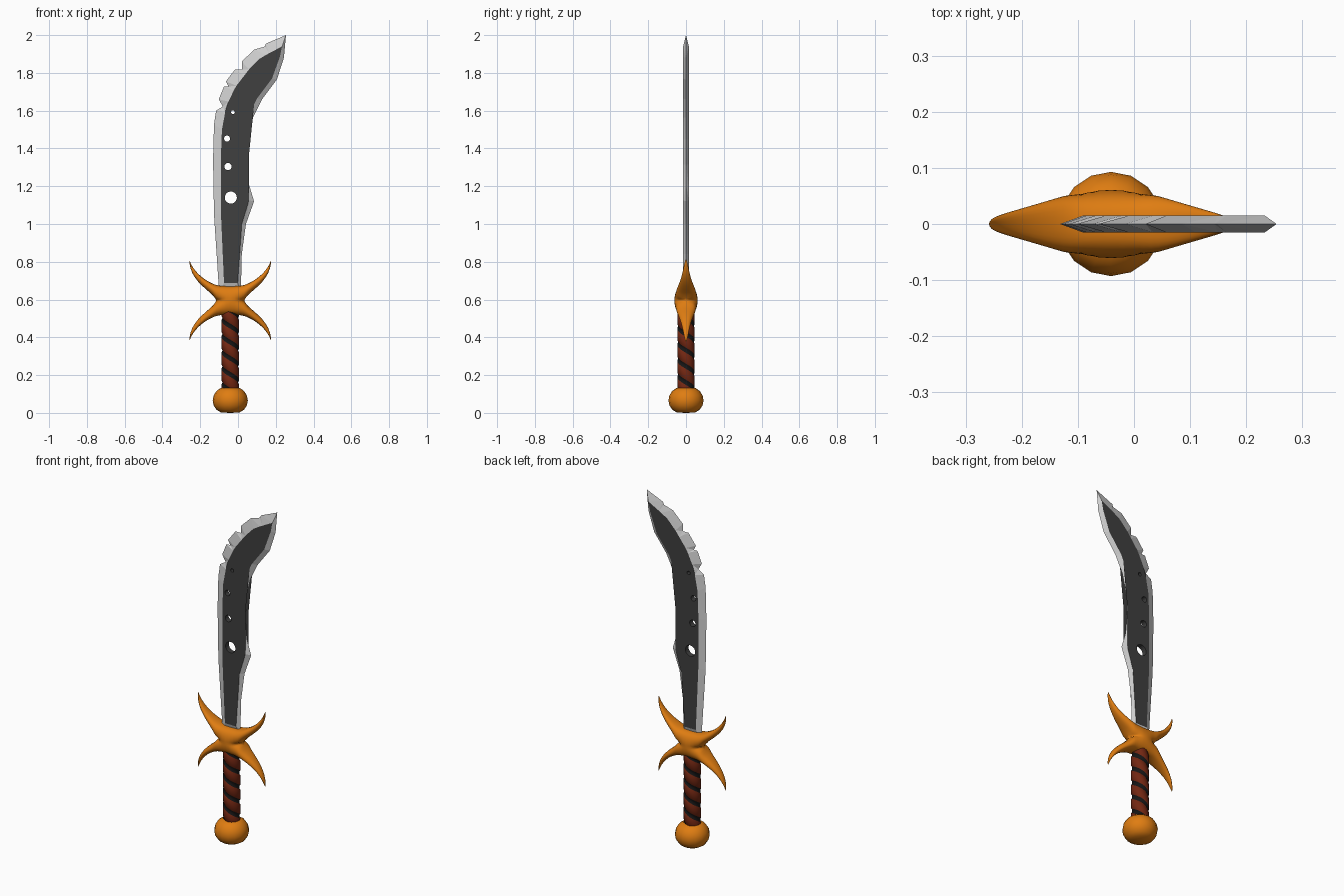
import bpy, bmesh, math
from mathutils import Matrix

if "Cube" in bpy.data.objects:
    bpy.data.objects.remove(bpy.data.objects["Cube"])

CX = -0.041  # hilt axis


def mat(name, r, g, b):
    m = bpy.data.materials.new(name)
    m.diffuse_color = (r, g, b, 1)
    m.use_nodes = True
    m.node_tree.nodes["Principled BSDF"].inputs["Base Color"].default_value = m.diffuse_color
    return m


STEEL = mat("dark_steel", 0.05, 0.05, 0.05)
EDGE = mat("bright_edge", 0.62, 0.62, 0.62)
GOLD = mat("orange_gold", 0.74, 0.205, 0.006)
WRAP = mat("red_brown_leather", 0.17, 0.02, 0.006)
CORD = mat("black_cord", 0.008, 0.008, 0.008)


def make(name, bm, mats, smooth=False):
    bmesh.ops.recalc_face_normals(bm, faces=bm.faces)
    me = bpy.data.meshes.new(name)
    bm.to_mesh(me)
    bm.free()
    for m in mats:
        me.materials.append(m)
    ob = bpy.data.objects.new(name, me)
    bpy.context.collection.objects.link(ob)
    for p in me.polygons:
        p.use_smooth = smooth
    return ob


# Blade: each row pairs a sharp-edge point (x, z) with a flat-face point (x, z)
ROWS = [
    (-.100, .640, -.074, .687), (-.127, 1.05, -.090, 1.05), (-.132, 1.34, -.091, 1.34),
    (-.127, 1.527, -.085, 1.50), (-.116, 1.60, -.068, 1.59), (-.080, 1.622, -.060, 1.622),
    (-.102, 1.66, -.050, 1.648), (-.074, 1.728, -.022, 1.708), (-.050, 1.728, -.016, 1.718),
    (-.064, 1.755, -.008, 1.732), (-.016, 1.818, .034, 1.785), (.020, 1.818, .045, 1.80),
    (.020, 1.86, .058, 1.818), (.085, 1.923, .110, 1.872), (.143, 1.94, .150, 1.896),
    (.148, 1.955, .165, 1.904), (.254, 2.0, .233, 1.94),
    (.243, 1.88, .222, 1.886), (.206, 1.765, .180, 1.77), (.127, 1.66, .100, 1.664),
    (.080, 1.564, .053, 1.564), (.053, 1.447, .032, 1.447), (.048, 1.315, .026, 1.315),
    (.058, 1.21, .042, 1.21), (.085, 1.12, .058, 1.125), (.042, 1.0, .020, 1.0),
    (.020, .84, .0, .84), (.015, .640, -.002, .687)]
bm = bmesh.new()
rim = [bm.verts.new((r[0], 0, r[1])) for r in ROWS]
n = len(ROWS)
for y in (-.015, .015):
    flat = [bm.verts.new((r[2], y, r[3])) for r in ROWS]
    bm.faces.new(flat)
    for i in range(n):
        j = (i + 1) % n
        bm.faces.new((rim[i], rim[j], flat[j], flat[i])).material_index = 1
bmesh.ops.triangulate(bm, faces=bm.faces)
blade = make("blade", bm, [STEEL, EDGE])

# Round holes through the blade
bm = bmesh.new()
for x, z, r in ((-.038, 1.14, .032), (-.053, 1.304, .019), (-.058, 1.452, .016), (-.027, 1.592, .010)):
    bmesh.ops.create_cone(bm, cap_ends=True, segments=20, radius1=r, radius2=r, depth=.2,
                          matrix=Matrix.Translation((x, 0, z)) @ Matrix.Rotation(math.pi / 2, 4, 'X'))
cutter = make("hole_cutter", bm, [STEEL])
cutter.hide_render = True
mod = blade.modifiers.new("holes", 'BOOLEAN')
mod.operation, mod.solver, mod.object = 'DIFFERENCE', 'EXACT', cutter
bpy.context.view_layer.objects.active = blade
bpy.ops.object.modifier_apply(modifier=mod.name)
bpy.data.objects.remove(cutter)

# Guard: one eighth lofted from hub to horn tip, then mirrored on all axes
# (outer x, z, inner x, z, half thickness, sweep angle of the cross-section)
RINGS = [(0, .075, 0, 0, .062, 90), (.045, .077, .045, 0, .060, 105),
         (.070, .081, .076, 0, .054, 180), (.100, .092, .087, .025, .048, 180),
         (.140, .115, .125, .055, .036, 180), (.175, .145, .172, .098, .024, 180),
         (.202, .180, .204, .145, .015, 180), (.214, .208, .2155, .190, .008, 180),
         (.217, .218, .217, .214, .002, 180)]
K = 8
bm = bmesh.new()
grid = []
for ax, az, bx, bz, t, deg in RINGS:
    row = []
    for k in range(K + 1):
        a = math.radians(deg) * k / K
        s = (1 - math.cos(a)) / (1 - math.cos(math.radians(deg)))
        y = t * max(math.sin(a), 0) ** 0.7
        row.append(bm.verts.new((ax + (bx - ax) * s, -y if y > 1e-5 else 0, az + (bz - az) * s)))
    grid.append(row)
for p, q in zip(grid, grid[1:]):
    for k in range(K):
        bm.faces.new((p[k], q[k], q[k + 1], p[k + 1]))
for axis in range(3):  # mirror across x, y and z
    dup = bmesh.ops.duplicate(bm, geom=bm.verts[:] + bm.edges[:] + bm.faces[:])["geom"]
    for v in dup:
        if isinstance(v, bmesh.types.BMVert):
            v.co[axis] *= -1
bmesh.ops.remove_doubles(bm, verts=bm.verts, dist=1e-4)
guard = make("guard", bm, [GOLD], True)
guard.location = (CX, 0, .595)
guard.modifiers.new("smooth", 'SUBSURF').levels = 1
guard.modifiers["smooth"].render_levels = 1

# Grip: rows follow a two-start helix, so the cord grooves have clean edges
SEG, LEAD, Z0, Z1 = 32, .17, .09, .60
STEP = LEAD / 2
levels = []
for i in range(-1, 9):
    base = Z0 + i * STEP
    levels += [(base, .046), (base + .058, .046), (base + .062, .042), (base + .081, .042)]
bm = bmesh.new()
cols = []
for s in range(SEG + 1):
    a = 2 * math.pi * s / SEG
    cols.append([bm.verts.new((r * math.cos(a), r * math.sin(a),
                               min(max(z - LEAD * s / SEG, Z0), Z1))) for z, r in levels])
for p, q in zip(cols, cols[1:]):
    for k in range(len(levels) - 1):
        if max(v.co.z for v in (p[k], p[k + 1], q[k], q[k + 1])) <= Z0 + 1e-6:
            continue
        if min(v.co.z for v in (p[k], p[k + 1], q[k], q[k + 1])) >= Z1 - 1e-6:
            continue
        f = bm.faces.new((p[k], q[k], q[k + 1], p[k + 1]))
        f.material_index = 0 if k % 4 == 0 else 1
bmesh.ops.remove_doubles(bm, verts=bm.verts, dist=1e-5)
grip = make("grip", bm, [WRAP, CORD], True)
grip.location.x = CX

# Pommel: lathed flattened ball
bm = bmesh.new()
prof = [(0, 0), (.048, .002), (.072, .016), (.088, .040), (.093, .066),
        (.088, .092), (.073, .116), (.050, .132), (0, .135)]
vs = [bm.verts.new((r, 0, z)) for r, z in prof]
es = [bm.edges.new(e) for e in zip(vs, vs[1:])]
bmesh.ops.spin(bm, geom=vs + es, cent=(0, 0, 0), axis=(0, 0, 1), angle=2 * math.pi, steps=16)
bmesh.ops.remove_doubles(bm, verts=bm.verts, dist=1e-4)
pommel = make("pommel", bm, [GOLD], True)
pommel.location.x = CX
